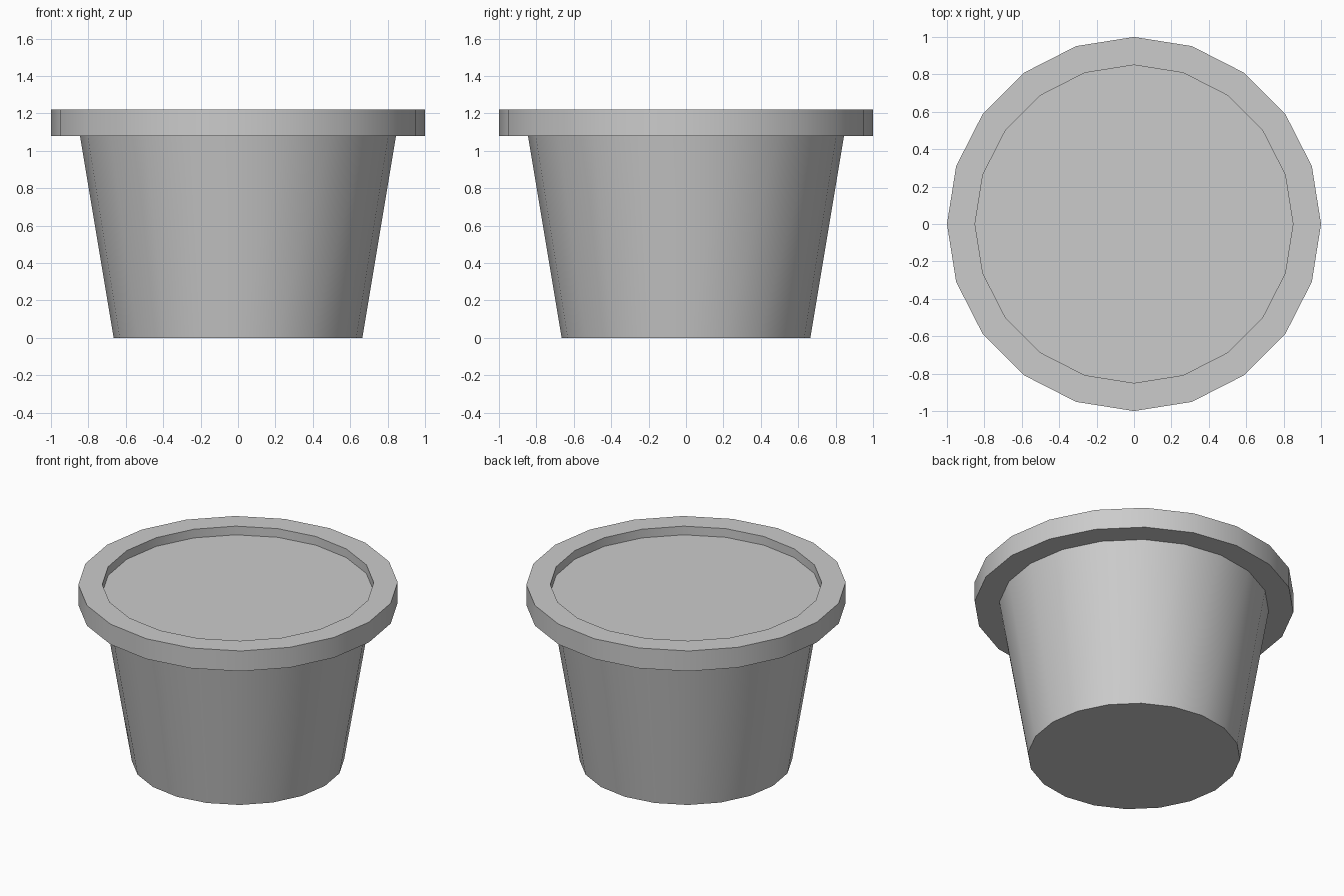
import bpy, bmesh
from math import cos, sin, pi, radians

if "Cube" in bpy.data.objects:
    bpy.data.objects.remove(bpy.data.objects["Cube"])

SIDES = 20


def lathe(name, profile):
    """Revolve (radius, z) points; radius 0 closes with a flat n-gon."""
    bm = bmesh.new()
    rings = [[bm.verts.new((r * cos(2 * pi * i / SIDES), r * sin(2 * pi * i / SIDES), z))
              for i in range(SIDES)] for r, z in profile]
    for a, b in zip(rings, rings[1:]):
        for i in range(SIDES):
            j = (i + 1) % SIDES
            bm.faces.new((a[i], a[j], b[j], b[i]))
    return bm, rings, name


def finish(bm, name):
    mesh = bpy.data.meshes.new(name)
    bm.to_mesh(mesh)
    bm.free()
    obj = bpy.data.objects.new(name, mesh)
    bpy.context.collection.objects.link(obj)
    bpy.ops.object.select_all(action='DESELECT')
    obj.select_set(True)
    bpy.context.view_layer.objects.active = obj
    bpy.ops.object.shade_smooth_by_angle(angle=radians(30))
    return obj


# Pot: tapered body, overhanging rim, recessed inner wall, closed base
bm, rings, name = lathe("pot", [(0.665, 0), (0.845, 1.08), (1, 1.08),
                                (1, 1.22), (0.85, 1.22), (0.85, 1.16)])
bm.faces.new(list(reversed(rings[0])))
finish(bm, name)

# Soil: flat disc just below the rim
bm = bmesh.new()
bm.faces.new([bm.verts.new((0.85 * cos(2 * pi * i / SIDES), 0.85 * sin(2 * pi * i / SIDES), 1.16))
              for i in range(SIDES)])
finish(bm, "soil")
